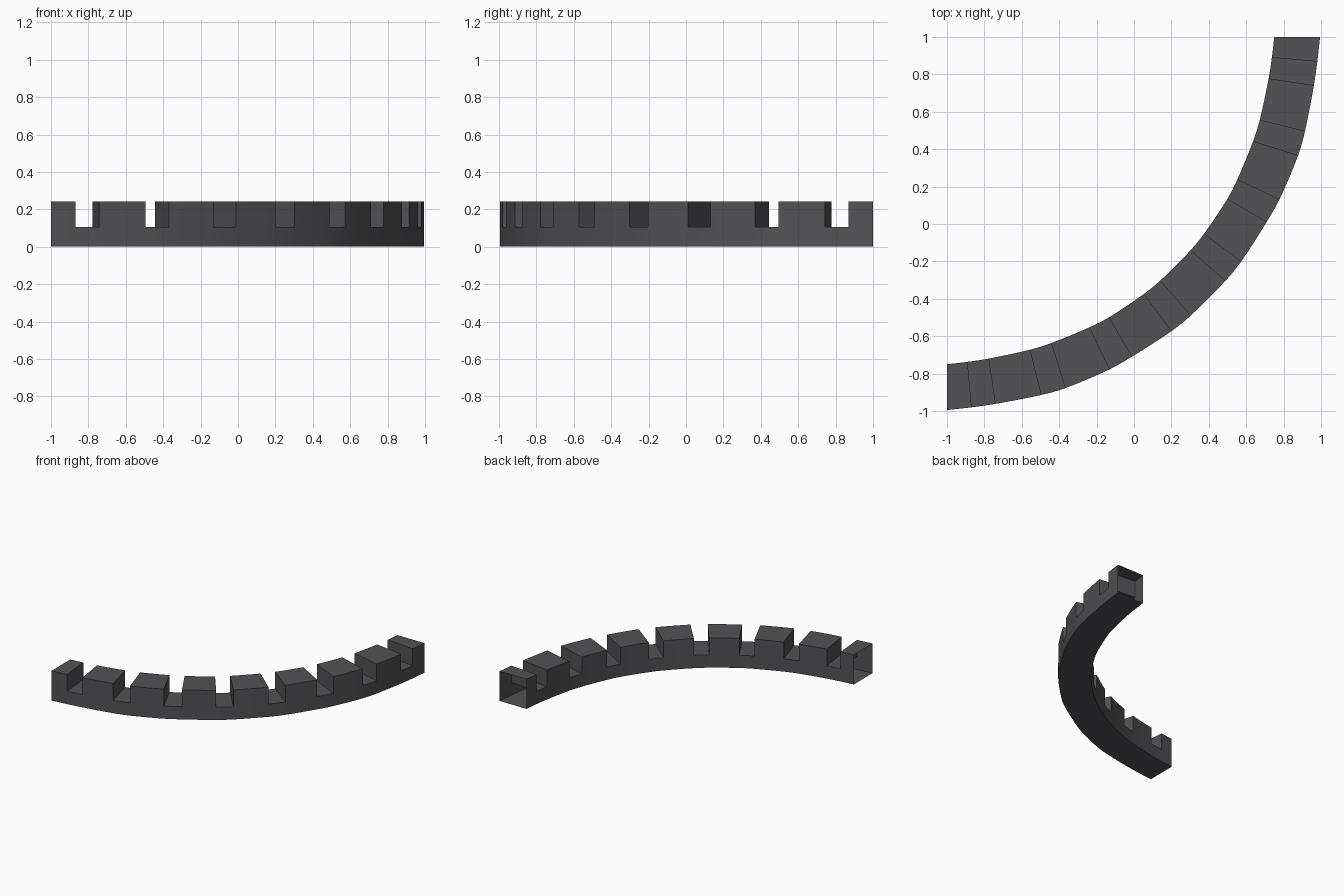
import bpy, bmesh
from mathutils import Vector
from mathutils.geometry import interpolate_bezier

if "Cube" in bpy.data.objects:
    bpy.data.objects.remove(bpy.data.objects["Cube"])

TOP, SILL = 0.243, 0.105

# Stations where merlons and gaps meet, for half of the arc
outer = [(-1, -.995), (-.868, -.98), (-.742, -.962), (-.495, -.914), (-.368, -.878),
         (-.13, -.777), (-.012, -.71), (.202, -.572), (.303, -.49)]
inner = [(-1, -.75), (-.89, -.737), (-.778, -.72), (-.555, -.672), (-.443, -.637),
         (-.237, -.552), (-.135, -.5), (.053, -.374), (.14, -.303)]


def smooth_path(half):
    """Mirror the half arc across x = -y and return one bezier strip per interval."""
    pts = [Vector((x, y, 0)) for x, y in half]
    pts += [Vector((-p.y, -p.x, 0)) for p in reversed(pts)]
    n = len(pts)
    tan = [(pts[min(i + 1, n - 1)] - pts[max(i - 1, 0)]).normalized() for i in range(n)]
    strips = []
    for i in range(n - 1):
        a, b = pts[i], pts[i + 1]
        h = (b - a).length / 3
        strips.append(interpolate_bezier(a, a + tan[i] * h, b - tan[i + 1] * h, b,
                                         5 if i % 2 == 0 else 3))
    return strips


bm = bmesh.new()


def quad(*pts):
    bm.faces.new([bm.verts.new(p) for p in pts])


def at(p, z):
    return Vector((p.x, p.y, z))


# Hollow wall skin, open at both ends: merlons on even intervals, gaps on odd
for i, (out, inn) in enumerate(zip(smooth_path(outer), smooth_path(inner))):
    merlon = i % 2 == 0
    for o0, o1, n0, n1 in zip(out, out[1:], inn, inn[1:]):
        for lo, hi in ((0, SILL), (SILL, TOP))[:2 if merlon else 1]:
            quad(at(o0, lo), at(o1, lo), at(o1, hi), at(o0, hi))
            quad(at(n1, lo), at(n0, lo), at(n0, hi), at(n1, hi))
        z = TOP if merlon else SILL
        quad(at(o0, z), at(o1, z), at(n1, z), at(n0, z))
        quad(at(n0, 0), at(n1, 0), at(o1, 0), at(o0, 0))
    # Upright cheeks either side of each gap
    if not merlon:
        quad(at(out[0], SILL), at(inn[0], SILL), at(inn[0], TOP), at(out[0], TOP))
        quad(at(inn[-1], SILL), at(out[-1], SILL), at(out[-1], TOP), at(inn[-1], TOP))

bmesh.ops.remove_doubles(bm, verts=bm.verts, dist=1e-4)
mesh = bpy.data.meshes.new("curved_battlement")
bm.to_mesh(mesh)
bm.free()
wall = bpy.data.objects.new("curved_battlement", mesh)
bpy.context.collection.objects.link(wall)

stone = bpy.data.materials.new("dark grey stone")
stone.diffuse_color = (0.085, 0.083, 0.09, 1)
stone.use_nodes = True
stone.node_tree.nodes["Principled BSDF"].inputs["Base Color"].default_value = stone.diffuse_color
mesh.materials.append(stone)

bpy.context.view_layer.objects.active = wall
wall.select_set(True)
bpy.ops.object.shade_smooth_by_angle(angle=0.5)
